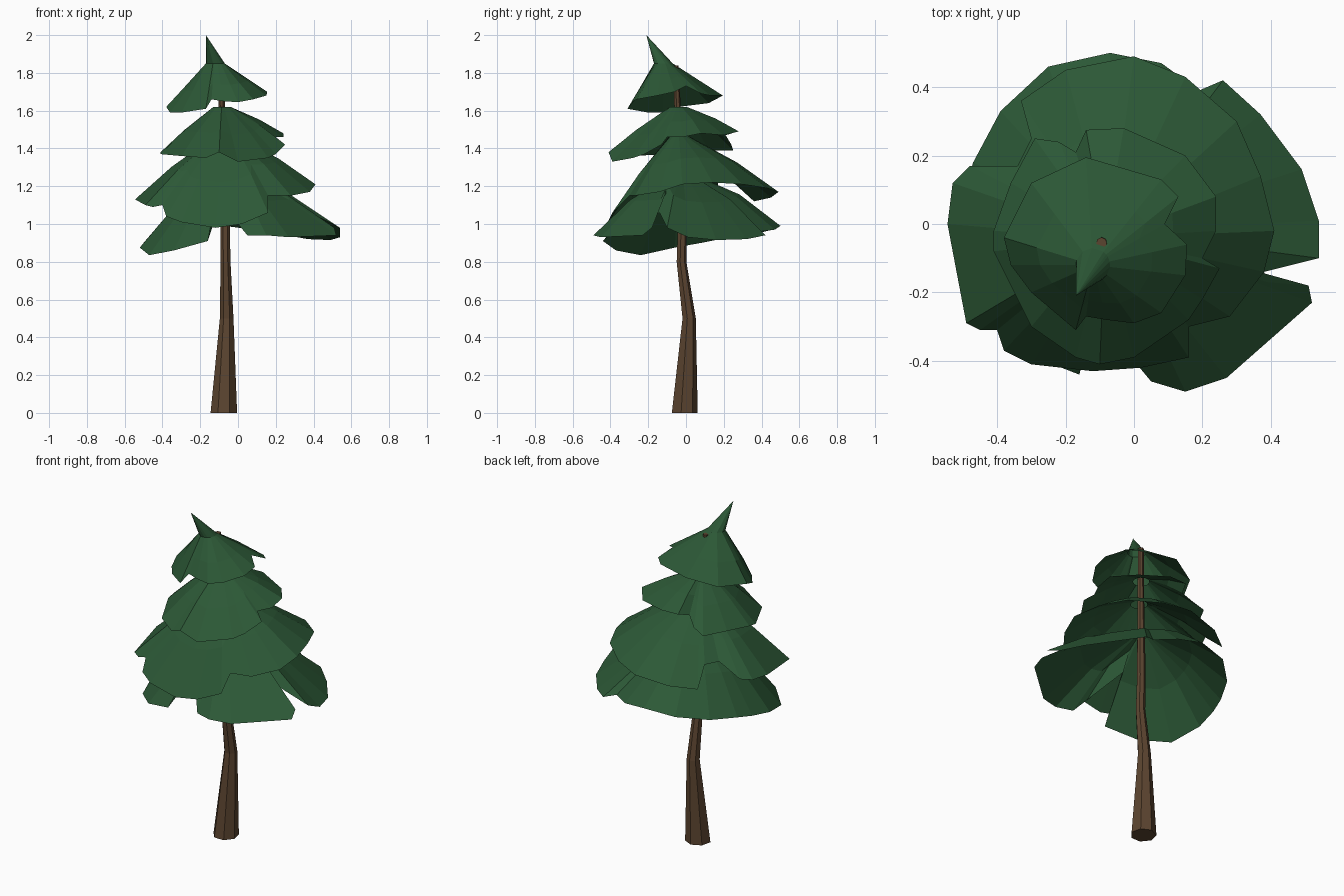
import bpy
import bmesh
import math
from mathutils import Vector

default_cube = bpy.data.objects.get("Cube")
if default_cube:
    bpy.data.objects.remove(default_cube, do_unlink=True)


def make_material(name, color):
    material = bpy.data.materials.new(name)
    material.use_nodes = True
    material.diffuse_color = color
    material.node_tree.nodes["Principled BSDF"].inputs["Base Color"].default_value = color
    return material


needle_green = make_material("needle green", (0.025, 0.098, 0.037, 1))
bark_brown = make_material("bark brown", (0.105, 0.058, 0.029, 1))


def bridge(bm, lower, upper):
    """Join two equally long closed loops with flat faces."""
    count = len(lower)
    for i in range(count):
        j = (i + 1) % count
        bm.faces.new((lower[i], lower[j], upper[j], upper[i]))


def finish(bm, name, material):
    mesh = bpy.data.meshes.new(name)
    bm.normal_update()
    bm.to_mesh(mesh)
    bm.free()
    mesh.materials.append(material)
    obj = bpy.data.objects.new(name, mesh)
    bpy.context.scene.collection.objects.link(obj)
    return obj


def make_trunk(name, path, sides=7):
    """Bent, tapering trunk; each path entry is a centre and a radius."""
    bm = bmesh.new()
    rings = []
    for x, y, z, radius in path:
        ring = []
        for i in range(sides):
            angle = math.tau * i / sides + math.pi / 2
            ring.append(bm.verts.new((x + radius * math.cos(angle),
                                      y + radius * math.sin(angle), z)))
        rings.append(ring)
    for lower, upper in zip(rings, rings[1:]):
        bridge(bm, lower, upper)
    bm.faces.new(rings[0][::-1])
    bm.faces.new(rings[-1])
    return finish(bm, name, bark_brown)


def make_branch_tier(name, neck, neck_radius, rim, bulge, tip=None):
    """Drooping skirt of branches from a narrow neck to a ragged rim.
    Rim points are in hundredths and run around the trunk."""
    bm = bmesh.new()
    neck = Vector(neck)
    outer, middle, inner = [], [], []
    for point in rim:
        edge = Vector(point) / 100
        outward = (edge - neck) * Vector((1, 1, 0))
        start = neck + outward.normalized() * neck_radius
        halfway = start.lerp(edge, 0.55) + Vector((0, 0, bulge))
        outer.append(bm.verts.new(edge))
        middle.append(bm.verts.new(halfway))
        inner.append(bm.verts.new(start))
    bridge(bm, outer, middle)
    bridge(bm, middle, inner)
    if tip:
        peak = bm.verts.new(tip)
        for i, vert in enumerate(inner):
            bm.faces.new((vert, inner[(i + 1) % len(inner)], peak))
    return finish(bm, name, needle_green)


# Trunk with a slight bend
make_trunk("trunk", [
    (-0.075, -0.01, 0, 0.072),
    (-0.06, 0.015, 0.5, 0.037),
    (-0.066, -0.025, 0.8, 0.027),
    (-0.068, -0.02, 1, 0.025),
    (-0.085, -0.045, 1.6, 0.018),
    (-0.095, -0.055, 1.84, 0.016),
])

# Lowest tier: a broad back lobe and two side petals
make_branch_tier("lowest_branches", (-0.07, -0.02, 1.27), 0.04, [
    (-16, -44, 91), (-34, -37, 86), (-47, -24, 83.5), (-52, -6, 87.5),
    (-50, 8, 90), (-47, 18, 92), (-39, 33, 94), (-25, 46, 97),
    (-7, 50, 99), (8, 47, 97), (19, 39, 96), (26, 42, 94),
    (37, 32, 92), (49, 16, 91.5), (54, 1, 93), (54, -10, 98),
    (38, -14, 106), (39, -17, 105), (51, -18, 98), (52, -23, 94),
    (27, -45, 93), (15, -49, 94), (5, -46, 94), (0, -40, 100),
    (-9, -20, 112),
], bulge=0.04)

# Second tier, tilted forward
make_branch_tier("lower_branches", (-0.07, -0.04, 1.47), 0.045, [
    (-30, 25, 122), (-33, 36, 112), (-20, 45, 114), (0, 49, 117),
    (15, 43, 119), (30, 30, 121), (37, 14, 122), (41, -2, 121),
    (38, -14, 117), (28, -27, 115), (16, -30, 115), (16, -39, 106),
    (2, -42, 100), (-12, -43, 98), (-30, -41, 101), (-38, -37, 104),
    (-40, -31, 110), (-45, -31, 109), (-49, -29, 110), (-54.5, 0, 113),
    (-53, 12, 114), (-48, 17, 115), (-34, 17, 122),
], bulge=0.02)

# Third tier
make_branch_tier("upper_branches", (-0.085, -0.04, 1.62), 0.045, [
    (-17, 21, 147), (-14, 27.5, 149), (-3, 28, 149), (15, 20, 147),
    (24, 8, 148), (24, -2, 146), (20, -10, 146), (25, -13, 142),
    (20, -22, 137), (16, -28, 135), (0, -39, 133), (-10, -41, 138),
    (-17, -39, 135), (-30, -30, 136), (-41, -8, 137), (-41, -2, 138),
    (-36, 12, 139), (-29, 25, 139), (-22, 24, 142),
], bulge=0.01)

# Crown with a leaning tip
make_branch_tier("crown", (-0.12, -0.12, 1.85), 0.05, [
    (9, 0, 173), (13, 8, 169), (8, 13, 168), (-14, 19.5, 168),
    (-30, 12, 164), (-38, -4, 162), (-36, -12, 159), (-30, -20, 159),
    (-17, -31, 161), (-14, -27, 166), (-8, -28, 165), (0, -29, 164.5),
    (8, -26, 166), (15, -15, 168), (15.5, -6, 170),
], bulge=0, tip=(-0.17, -0.21, 2))
